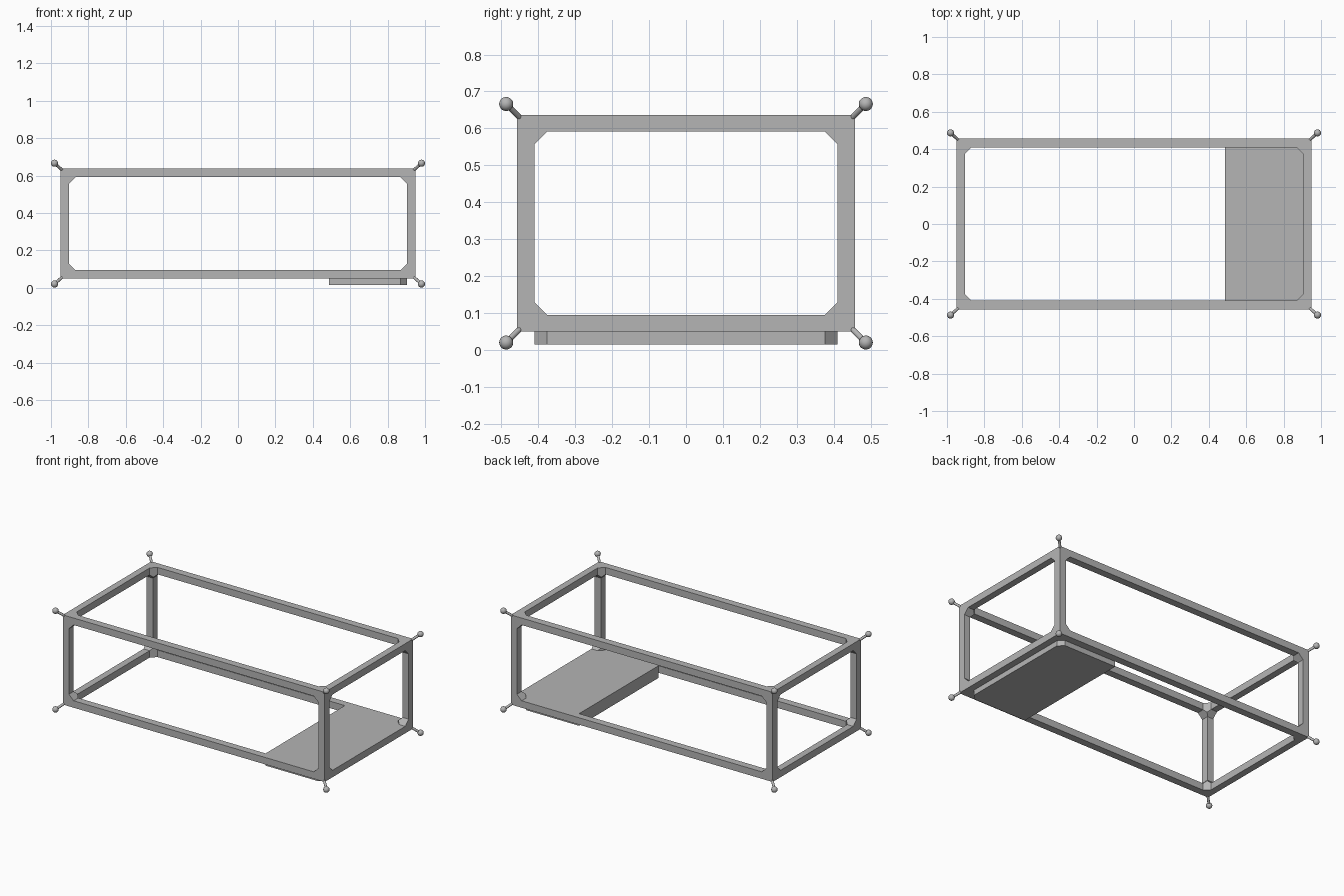
import bpy
import bmesh
from math import pi
from mathutils import Vector

cube = bpy.data.objects.get("Cube")
if cube:
    bpy.data.objects.remove(cube, do_unlink=True)

grey = bpy.data.materials.new("mid grey")
grey.use_nodes = True
grey.diffuse_color = (0.46, 0.46, 0.46, 1)
grey.node_tree.nodes["Principled BSDF"].inputs["Base Color"].default_value = grey.diffuse_color

OUTER = Vector((0.948, 0.458, 0.2935))    # half sizes of the frame
INNER = Vector((0.904, 0.410, 0.248))     # half sizes of the openings
CENTRE = Vector((0, 0, 0.343))
CHAMFER = 0.034


def add_object(name, bm):
    bmesh.ops.recalc_face_normals(bm, faces=bm.faces)
    mesh = bpy.data.meshes.new(name)
    bm.to_mesh(mesh)
    bm.free()
    mesh.materials.append(grey)
    obj = bpy.data.objects.new(name, mesh)
    bpy.context.collection.objects.link(obj)
    return obj


def prism(name, outline, axis, low, high):
    """Extrude a 2D outline along one axis."""
    bm = bmesh.new()
    verts = []
    for point in outline:
        co = list(point)
        co.insert(axis, low)
        verts.append(bm.verts.new(co))
    face = bm.faces.new(verts)
    side = bmesh.ops.extrude_face_region(bm, geom=[face])["geom"]
    shift = Vector((0, 0, 0))
    shift[axis] = high - low
    bmesh.ops.translate(bm, vec=shift, verts=[v for v in side if isinstance(v, bmesh.types.BMVert)])
    return add_object(name, bm)


def chamfered(a, b, ca, cb):
    """Rectangle with cut corners, half sizes a and b, centred on ca, cb."""
    c = CHAMFER
    quarter = [(a, b - c), (a - c, b)]
    points = quarter + [(-x, y) for x, y in reversed(quarter)]
    points += [(-x, -y) for x, y in points]
    return [(ca + x, cb + y) for x, y in points]


# Open frame: a box with a chamfered opening cut through along each axis
bm = bmesh.new()
bmesh.ops.create_cube(bm, size=2)
bmesh.ops.scale(bm, vec=OUTER, verts=bm.verts)
bmesh.ops.translate(bm, vec=CENTRE, verts=bm.verts)
frame = add_object("frame", bm)
bpy.context.view_layer.objects.active = frame
for axis in range(3):
    u, v = [i for i in range(3) if i != axis]
    outline = chamfered(INNER[u], INNER[v], CENTRE[u], CENTRE[v])
    cutter = prism("opening_cutter", outline, axis, -2, 2)
    cutter.hide_render = True
    cut = frame.modifiers.new("opening", 'BOOLEAN')
    cut.operation = 'DIFFERENCE'
    cut.solver = 'EXACT'
    cut.object = cutter
    bpy.ops.object.modifier_apply(modifier=cut.name)
    bpy.data.objects.remove(cutter, do_unlink=True)

# Floor panel filling one end of the bottom opening
start = 0.487
ends = [p for p in chamfered(INNER.x, INNER.y, 0, 0) if p[0] > 0]
ends.sort(key=lambda p: p[1])
panel = [(start, -INNER.y)] + ends + [(start, INNER.y)]
prism("floor_panel", panel, 2, 0.015, 0.095)

# Ball-tipped pins on the eight corners
BALL = Vector((0.981, 0.487, 0.323))
ROOT = Vector((0.942, 0.452, 0.288))
for sx, x_name in ((1, "left"), (-1, "right")):
    for sy, y_name in ((-1, "front"), (1, "back")):
        for sz, z_name in ((1, "top"), (-1, "bottom")):
            sign = Vector((sx, sy, sz))
            tip, root = BALL * sign + CENTRE, ROOT * sign + CENTRE
            line = tip - root
            bm = bmesh.new()
            ball = bmesh.ops.create_uvsphere(bm, u_segments=16, v_segments=10, radius=0.019)
            bmesh.ops.translate(bm, vec=tip, verts=ball["verts"])
            rod = bmesh.ops.create_cone(bm, cap_ends=True, segments=12, radius1=0.008,
                                        radius2=0.008, depth=line.length)
            turn = line.to_track_quat('Z', 'Y').to_matrix()
            bmesh.ops.rotate(bm, matrix=turn, verts=rod["verts"])
            bmesh.ops.translate(bm, vec=(tip + root) / 2, verts=rod["verts"])
            pin = add_object(f"corner_pin_{z_name}_{y_name}_{x_name}", bm)
            bpy.ops.object.select_all(action='DESELECT')
            pin.select_set(True)
            bpy.context.view_layer.objects.active = pin
            bpy.ops.object.shade_smooth_by_angle(angle=pi / 4)
